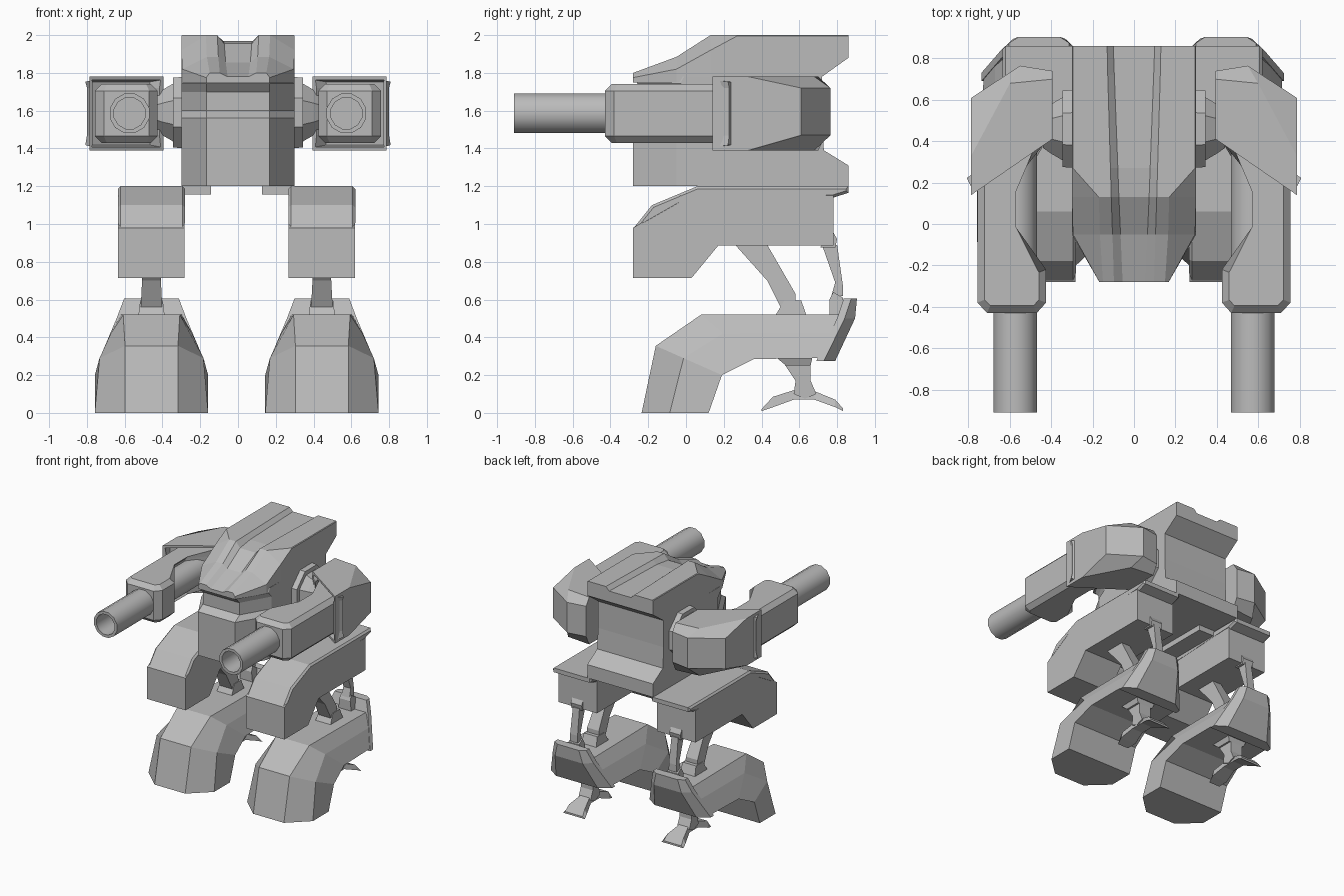
import bpy, bmesh, math
from mathutils import Vector

if "Cube" in bpy.data.objects:
    bpy.data.objects.remove(bpy.data.objects["Cube"])

GREY = bpy.data.materials.new("plain grey")
GREY.diffuse_color = (0.5, 0.5, 0.5, 1)
GREY.use_nodes = True
GREY.node_tree.nodes["Principled BSDF"].inputs["Base Color"].default_value = GREY.diffuse_color
LEG_X, LEG_SHIFT = 0.451, -0.007


def finish(name, bm):
    bmesh.ops.recalc_face_normals(bm, faces=bm.faces)
    me = bpy.data.meshes.new(name)
    bm.to_mesh(me)
    bm.free()
    me.materials.append(GREY)
    ob = bpy.data.objects.new(name, me)
    bpy.context.collection.objects.link(ob)
    return ob


def pair(name, bm, shift=0.0):
    """Right part, plus its mirrored left twin; shift moves both sideways."""
    other = bm.copy()
    for v in other.verts:
        v.co.x = -v.co.x
    for side, b in (("right", bm), ("left", other)):
        for v in b.verts:
            v.co.x += shift
        finish(f"{side}_{name}", b)


def loft(rings):
    """Skin equal-sized rings of points and cap both ends."""
    bm = bmesh.new()
    vs = [[bm.verts.new(p) for p in r] for r in rings]
    n = len(vs[0])
    for a, b in zip(vs, vs[1:]):
        for i in range(n):
            j = (i + 1) % n
            bm.faces.new((a[i], a[j], b[j], b[i]))
    bm.faces.new(vs[0])
    bm.faces.new(vs[-1])
    return bm


def prism(pts, axis, lo, hi, bevel=0.0):
    """Extrude a profile along x or z; optionally chamfer the end outlines."""
    put = (lambda p, d: (d, *p)) if axis == "x" else (lambda p, d: (*p, d))
    bm = loft([[put(p, d) for p in pts] for d in (lo, hi)])
    if bevel:
        k = 0 if axis == "x" else 2
        rim = [e for e in bm.edges if abs(e.verts[0].co[k] - e.verts[1].co[k]) < 1e-5]
        bmesh.ops.bevel(bm, geom=rim, offset=bevel, segments=1, affect="EDGES")
    return bm


def slab(pts, hw0, hw1=None):
    """Leg-centred yz profile; half width runs from hw0 (top) to hw1 (bottom)."""
    bm = prism(pts, "x", -1, 1)
    zs = [p[1] for p in pts]
    hw1 = hw0 if hw1 is None else hw1
    for v in bm.verts:
        t = (max(zs) - v.co.z) / (max(zs) - min(zs))
        v.co.x = LEG_X + v.co.x * (hw0 + (hw1 - hw0) * t)
    return bm


def mirror_ring(half):
    return half + [(-x, y, z) for x, y, z in reversed(half)]


# torso: stacked plan outlines (z, front, back) with the visor slot and rear ledge
finish("torso", loft([mirror_ring([(0.168, f, z), (0.30, f + 0.23, z), (0.30, b, z)])
    for z, f, b in ((1.20, -0.28, 0.86), (1.31, -0.28, 0.86), (1.39, -0.28, 0.73),
                    (1.56, -0.28, 0.72), (1.60, -0.22, 0.72), (1.70, -0.22, 0.72),
                    (1.745, -0.26, 0.72), (1.78, -0.24, 0.72))]))

# hood: cross sections from nose to tail with a centre groove
hood = []
for y, zb, w, zs, xt, zt, go, gi, d in (
        (-0.28, 1.75, 0.168, 1.775, 0.15, 1.80, 0.097, 0.055, 0.02),
        (-0.05, 1.75, 0.295, 1.82, 0.165, 1.885, 0.104, 0.065, 0.03),
        (0.13, 1.75, 0.30, 1.92, 0.17, 2.0, 0.11, 0.073, 0.08),
        (0.27, 1.76, 0.30, 1.995, 0.295, 2.0, 0.114, 0.078, 0.03),
        (0.72, 1.78, 0.30, 1.995, 0.295, 2.0, 0.127, 0.095, 0.03),
        (0.86, 1.88, 0.30, 1.995, 0.295, 2.0, 0.13, 0.10, 0.03)):
    if y == 0.13:
        d = 0.045
    hood.append(mirror_ring([(w, y, zb), (w, y, zs), (xt, y, zt), (go, y, zt), (gi, y, zt - d)]))
finish("hood", loft(hood))

# shoulder joints: octagonal collar stepping down to an axle
def disc(x, r, n=8):
    return [(x, 0.46 + r * math.cos(math.tau * (i + .5) / n),
             1.59 + r * math.sin(math.tau * (i + .5) / n)) for i in range(n)]
pair("shoulder_joint", loft([disc(0.28, 0.205), disc(0.345, 0.20), disc(0.345, 0.165),
                             disc(0.40, 0.13), disc(0.44, 0.10)]))

# shoulder pods: slanted open front, chamfered tail
cap = [(.787, .14), (.787, .33), (.60, .68), (.395, .70), (.395, .41)]
mid = [(.787, .14), (.787, .61), (.55, .765), (.395, .74), (.395, .41)]
bm = loft([[(x, y, z) for x, y in ring]
           for z, ring in ((1.39, cap), (1.47, mid), (1.72, mid), (1.78, cap))])
bm.normal_update()
bmesh.ops.recalc_face_normals(bm, faces=bm.faces)
front = [f for f in bm.faces if f.normal.y < -0.6]
bmesh.ops.dissolve_faces(bm, faces=front)
bm.normal_update()
front = [f for f in bm.faces if f.normal.y < -0.6]
bmesh.ops.inset_region(bm, faces=front, thickness=0.025, depth=0)
bmesh.ops.inset_region(bm, faces=front, thickness=0.015, depth=-0.08)
pair("shoulder_pod", bm)

# forearms: C-shaped housings with chamfered rims
pair("forearm", prism([(.71, -.43), (.757, -.38), (.757, .42), (.45, .46), (.425, .40), (.605, .17),
                       (.605, -.03), (.425, -.22), (.425, -.38), (.47, -.43)],
                      "z", 1.43, 1.74, 0.035))

# gun barrels: hollow tubes
def ring(y, r, n=12):
    return [(0.574 + r * math.cos(math.tau * (i + .5) / n), y,
             1.586 + r * math.sin(math.tau * (i + .5) / n)) for i in range(n)]
bm = loft([ring(0.40, 0.108), ring(-0.91, 0.108), ring(-0.91, 0.085), ring(-0.55, 0.085)])
for f in bm.faces:
    f.smooth = len(f.verts) == 4
for e in bm.edges:
    ys = [v.co.y for v in e.verts]
    e.smooth = abs(ys[0] - ys[1]) > 0.1
pair("gun_barrel", bm)

# hip plates joining torso and thighs
pair("hip_plate", prism([(0.1, 1.155), (0.6, 1.155), (0.6, 1.2), (0.1, 1.2)], "x", 0.135, 0.34), LEG_SHIFT)

# thighs and their armour caps
pair("thigh", slab([(-.28, .715), (.03, .715), (.17, .885), (.78, .885), (.78, 1.15),
                    (-.03, 1.15), (-.21, 1.02), (-.28, .98)], 0.176), LEG_SHIFT)
pair("thigh_cap", prism([(-.28, .975), (-.18, 1.10), (.06, 1.20), (.86, 1.20), (.86, 1.165),
                         (.78, 1.14), (-.04, 1.13), (-.21, 1.0)],
                        "x", LEG_X - .177, LEG_X + .177, 0.014), LEG_SHIFT)

# knee struts, pistons and their mounts (profile, top and bottom half width)
for name, pts, a, b in (
        ("knee_strut", [(.26, .89), (.43, .89), (.58, .63), (.58, .56), (.50, .56), (.43, .70)], .04, .057),
        ("knee_mount", [(.52, .595), (.61, .595), (.64, .51), (.47, .51)], .06, .07),
        ("piston", [(.72, .89), (.80, .89), (.83, .68), (.83, .62), (.77, .62), (.79, .69)], .03, .035),
        ("piston_top_mount", [(.74, .94), (.78, .955), (.80, .92), (.79, .875), (.71, .875), (.72, .89)], .05, .05),
        ("piston_base_mount", [(.78, .64), (.83, .61), (.84, .50), (.76, .50), (.76, .60)], .045, .06),
        ("ankle_mount", [(.47, .30), (.67, .30), (.66, .25), (.53, .25)], .09, .07),
        ("ankle_strut", [(.50, .29), (.66, .29), (.66, .17), (.69, .10), (.63, .075), (.57, .10), (.58, .17)], .055, .055)):
    pair(name, slab(pts, a, b), LEG_SHIFT)

# lower legs: stations along the shin (outer, inner, widths outer / middle / inner)
shin = []
for (yo, zo), (yi, zi), wo, wm, wi in (
        ((-.235, 0), (.12, 0), .14, .30, .30), ((-.16, .355), (.19, .20), .14, .275, .30),
        ((.08, .52), (.36, .285), .15, .215, .275), ((.81, .52), (.72, .29), .16, .215, .27)):
    ym, zm = yo + (yi - yo) * .42, zo + (zi - zo) * .42
    half = [(wo, yo, zo), (wm, ym, zm), (wi, yi, zi)]
    shin.append([(x + LEG_X, y, z) for x, y, z in mirror_ring(half)])
pair("lower_leg", loft(shin), LEG_SHIFT)

# heel guards wrapping the rear of each lower leg
pair("heel_guard", loft([[(LEG_X + x, y, z) for x, y, z in mirror_ring(
        [(w, f, z), (w, f + .04, z), (w * .68, b, z)])]
    for z, w, f, b in ((.275, .28, .69, .79), (.50, .185, .80, .895), (.605, .145, .835, .905))]), LEG_SHIFT)

# toes: flat claws flaring away from the ankle
toes = []
for y, zt, zb, w in ((.40, .02, .01, .05), (.46, .085, .03, .07), (.57, .12, .07, .05),
                     (.68, .115, .07, .05), (.79, .07, .03, .09), (.83, .025, .01, .10)):
    toes.append([(LEG_X - w, y, zb), (LEG_X + w, y, zb), (LEG_X + w * .8, y, zt), (LEG_X - w * .8, y, zt)])
pair("toe_claw", loft(toes), LEG_SHIFT)
